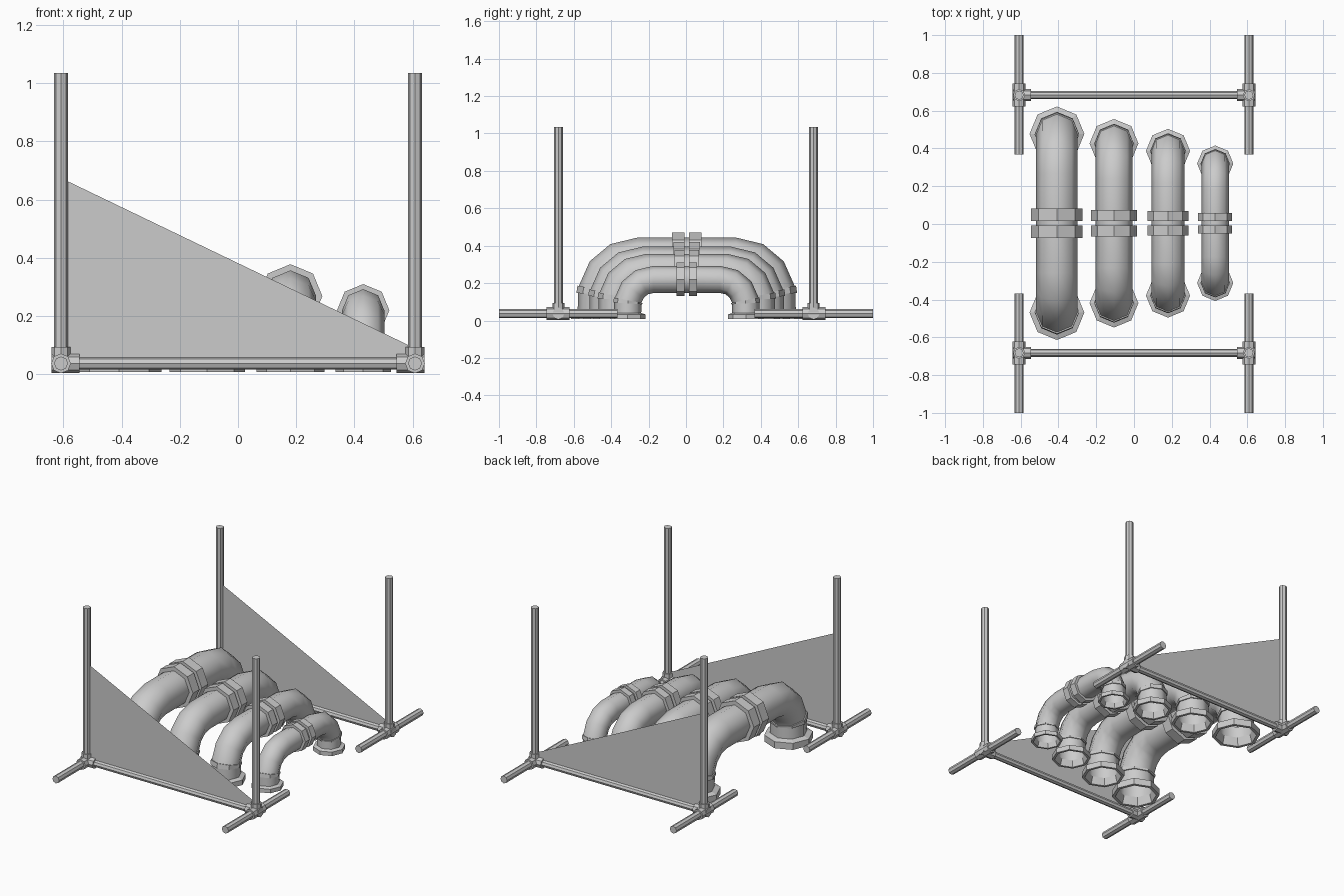
import bpy, bmesh
from math import sin, cos, pi, radians
from mathutils import Vector

if "Cube" in bpy.data.objects:
    bpy.data.objects.remove(bpy.data.objects["Cube"])

SIDES = 8


def make_object(name, bm):
    bmesh.ops.recalc_face_normals(bm, faces=bm.faces[:])
    me = bpy.data.meshes.new(name)
    bm.to_mesh(me)
    bm.free()
    ob = bpy.data.objects.new(name, me)
    bpy.context.collection.objects.link(ob)
    return ob


def rod(bm, a, b, r):
    """Closed eight-sided rod between two points."""
    a, b = Vector(a), Vector(b)
    d = b - a
    mat = d.to_track_quat('Z', 'Y').to_matrix().to_4x4()
    mat.translation = (a + b) / 2
    bmesh.ops.create_cone(bm, cap_ends=True, segments=SIDES, radius1=r,
                          radius2=r, depth=d.length, matrix=mat)


def arched_pipe(name, x, r):
    """Half pipe swept from floor flange to middle collar, then mirrored."""
    bend, half_gap = 1.9 * r, 0.012
    leg_y, top_z = half_gap + 4.19 * r, 3.03 * r
    cy, cz = leg_y - bend, top_z - bend
    rings = []                       # (y, z, tilt, radius)

    def leg(z, k):
        rings.append((leg_y, z, 0, k * r))

    def elbow(deg, k):
        a = radians(deg)
        rings.append((cy + bend * cos(a), cz + bend * sin(a), a, k * r))

    def top(y, k):
        rings.append((y, top_z, pi / 2, k * r))

    # floor flange with open mouth
    leg(0.55 * r, 1.0)
    leg(0.007, 1.14)
    leg(0.007, 1.32)
    leg(0.45 * r, 1.32)
    leg(0.55 * r, 1.0)
    # leg, bead and elbow
    elbow(4, 1.0)
    elbow(4, 1.07)
    elbow(11, 1.07)
    elbow(11, 1.0)
    for deg in (37, 63, 90):
        elbow(deg, 1.0)
    # middle collar
    c0, c1 = half_gap, half_gap + 0.6 * r
    top(c1, 1.0)
    top(c1, 1.24)
    top(c0, 1.24)
    top(c0, 1.0)
    top(0, 1.0)

    bm = bmesh.new()
    loops = []
    for y, z, a, rad in rings:
        loop = []
        for i in range(SIDES):
            t = 2 * pi * i / SIDES
            u, v = rad * cos(t), rad * sin(t)
            loop.append(bm.verts.new((u, y + v * cos(a), z + v * sin(a))))
        loops.append(loop)
    for k in range(len(loops) - 1):
        smooth = k >= 4 and abs(rings[k][3] - r) < 1e-6 and abs(rings[k + 1][3] - r) < 1e-6
        for i in range(SIDES):
            j = (i + 1) % SIDES
            f = bm.faces.new((loops[k][i], loops[k][j], loops[k + 1][j], loops[k + 1][i]))
            f.smooth = smooth
    ob = make_object(name, bm)
    ob.location = (x, 0.004, 0)
    mod = ob.modifiers.new("mirror", 'MIRROR')
    mod.use_axis = (False, True, False)


def side_frame(name, s):
    """Crossbar, two posts, two feet and their tee fittings."""
    h, y = 0.037, 0.682 * s
    bm = bmesh.new()
    rod(bm, (-0.61, y, h), (0.61, y, h), 0.021)
    for q in (-1, 1):
        x = 0.608 * q
        rod(bm, (x, y, h), (x, y, 1.035), 0.024)
        rod(bm, (x, 0.367 * s, h), (x, 1.0 * s, h), 0.024)
        rod(bm, (x, 0.622 * s, h), (x, 0.745 * s, h), 0.034)
        rod(bm, (x, y, h), (x, y, 0.093), 0.032)
        rod(bm, (0.545 * q, y, h), (0.64 * q, y, h), 0.032)
    make_object(name + "_frame", bm)

    # sloping sheet
    bm = bmesh.new()
    bm.faces.new([bm.verts.new((px, y, pz)) for px, pz in
                  ((-0.6, h), (0.6, h), (0.6, 0.093), (-0.6, 0.67))])
    make_object(name + "_sheet", bm)


for i, (x, r) in enumerate(((-0.408, 0.11), (-0.106, 0.098),
                            (0.18, 0.0885), (0.43, 0.0725))):
    arched_pipe("arched_pipe_%d" % (i + 1), x, r)

side_frame("front", -1)
side_frame("back", 1)
